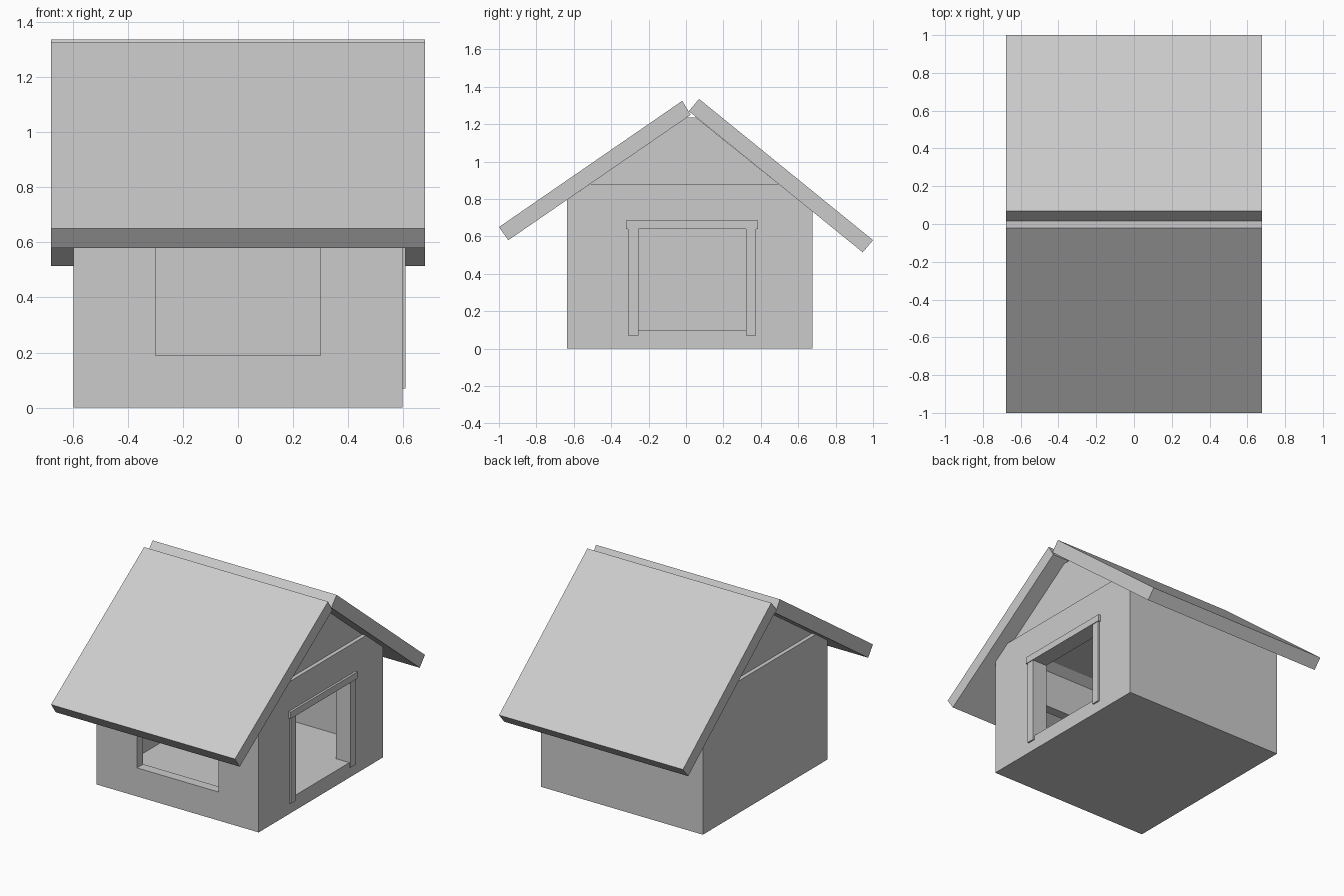
import bpy, bmesh

if "Cube" in bpy.data.objects:
    bpy.data.objects.remove(bpy.data.objects["Cube"])


def extrude(name, profile, x0, x1):
    """Extrude a (y, z) profile along x."""
    bm = bmesh.new()
    face = bm.faces.new([bm.verts.new((x0, y, z)) for y, z in profile])
    ext = bmesh.ops.extrude_face_region(bm, geom=[face])
    moved = [v for v in ext["geom"] if isinstance(v, bmesh.types.BMVert)]
    bmesh.ops.translate(bm, verts=moved, vec=(x1 - x0, 0, 0))
    bmesh.ops.recalc_face_normals(bm, faces=bm.faces)
    mesh = bpy.data.meshes.new(name)
    bm.to_mesh(mesh)
    bm.free()
    obj = bpy.data.objects.new(name, mesh)
    bpy.context.collection.objects.link(obj)
    return obj


def box(name, x0, x1, y0, y1, z0, z1):
    return extrude(name, [(y0, z0), (y1, z0), (y1, z1), (y0, z1)], x0, x1)


def under_front(y):
    return 0.58 + (y + 0.95) * 0.687


def under_back(y):
    return 0.515 + (0.945 - y) * 0.812


W = 0.597                 # half width of the house
IN = 0.50                 # inner face of the end walls
F, B = -0.635, 0.675      # outer front and back faces
FI, BI = -0.57, 0.61      # inner front and back faces
FLOOR, CEIL = 0.10, 0.88
top_f = -0.95 + (CEIL - 0.58) / 0.687
top_b = 0.945 - (CEIL - 0.515) / 0.812

# floor slab
box("floor", -W, W, F, B, 0, FLOOR)

# end walls, the right one with a doorway
roofline = [(B, FLOOR), (B, under_back(B)), (top_b, CEIL), (top_f, CEIL),
            (F, under_front(F)), (F, FLOOR)]
extrude("left_wall", roofline, -W, -IN)
doorway = [(-0.255, FLOOR), (-0.255, 0.64), (0.32, 0.64), (0.32, FLOOR)]
extrude("right_wall", roofline + doorway, IN, W)

# back wall
extrude("back_wall", [(BI, FLOOR), (B, FLOOR), (B, under_back(B)), (BI, under_back(BI))], -IN, IN)

# front wall around the window
def front_piece(name, z0, x0, x1):
    extrude(name, [(F, z0), (FI, z0), (FI, under_front(FI)), (F, under_front(F))], x0, x1)


front_piece("front_wall_left", FLOOR, -IN, -0.30)
front_piece("front_wall_right", FLOOR, 0.30, IN)
front_piece("window_header", 0.59, -0.30, 0.30)
box("window_sill_wall", -0.30, 0.30, F, FI, FLOOR, 0.19)

# gable block above the flat ceiling
extrude("gable", [(top_f, CEIL), (top_b, CEIL), (0.055, 1.235), (0.0, 1.235)], -0.57, 0.57)

# roof slabs
extrude("front_roof", [(-1.0, 0.65), (-0.95, 0.58), (0.025, 1.25), (-0.02, 1.325)], -0.678, 0.678)
extrude("back_roof", [(1.0, 0.58), (0.945, 0.515), (0.015, 1.27), (0.07, 1.335)], -0.678, 0.678)

# door trim
for side, y0, y1 in (("front", -0.31, -0.255), ("back", 0.32, 0.375)):
    box("door_post_" + side, W - 0.01, 0.607, y0, y1, 0.07, 0.64)
box("door_lintel", W - 0.01, 0.612, -0.32, 0.385, 0.64, 0.685)
